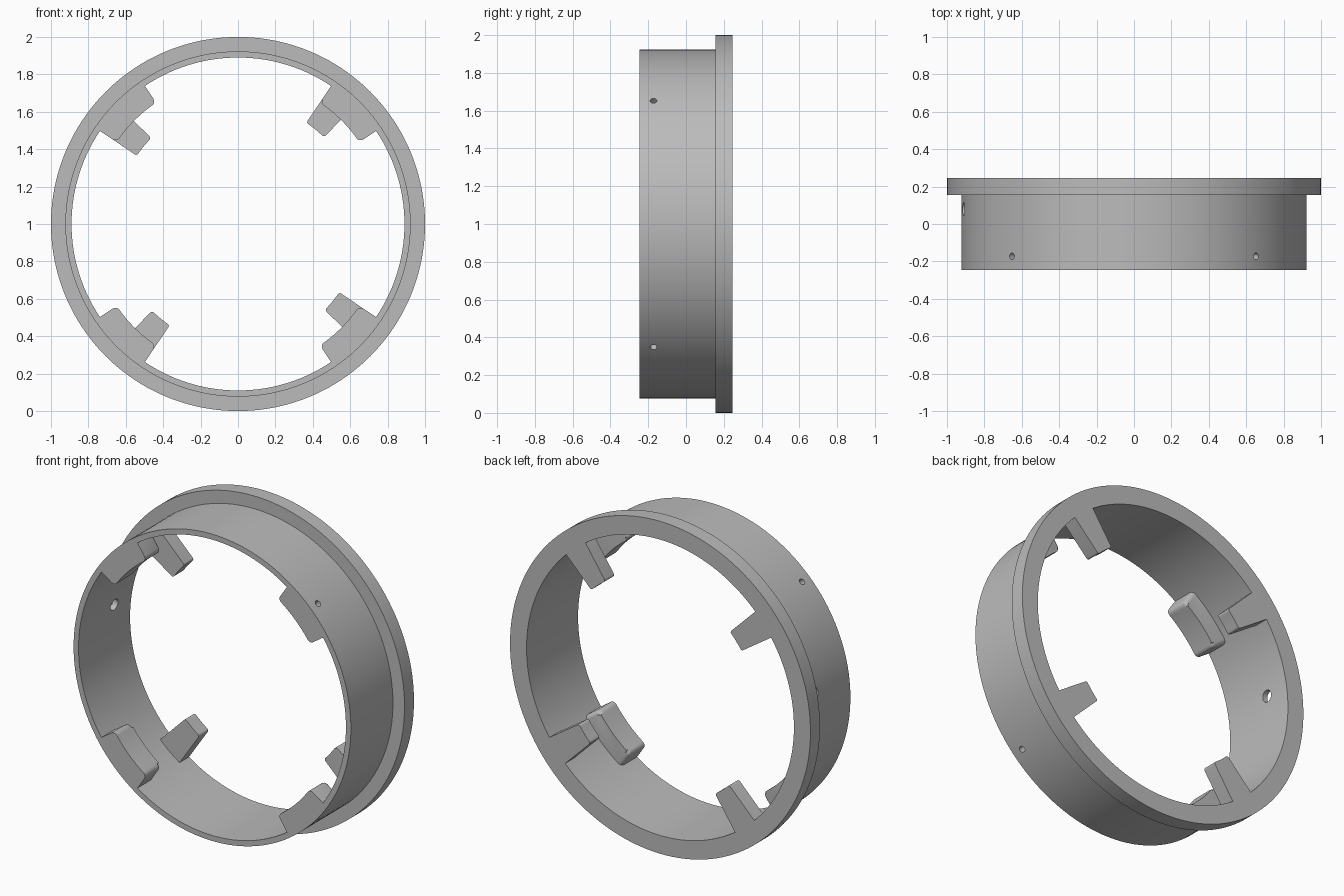
import bpy, bmesh, math
from mathutils import Matrix, Vector

if "Cube" in bpy.data.objects:
    bpy.data.objects.remove(bpy.data.objects["Cube"])

FRONT, STEP, BACK = -0.245, 0.155, 0.245
INNER, BODY, FLANGE = 0.89, 0.923, 1.0
SEGMENTS = 160

grey = bpy.data.materials.new("plain grey")
grey.use_nodes = True
colour = (0.5, 0.5, 0.5, 1)
grey.diffuse_color = colour
grey.node_tree.nodes["Principled BSDF"].inputs["Base Color"].default_value = colour


def polar(radius, angle, y):
    return Vector((radius * math.cos(angle), y, 1 + radius * math.sin(angle)))


def make_object(name, bm):
    bmesh.ops.recalc_face_normals(bm, faces=bm.faces)
    mesh = bpy.data.meshes.new(name)
    bm.to_mesh(mesh)
    bm.free()
    mesh.materials.append(grey)
    obj = bpy.data.objects.new(name, mesh)
    bpy.context.collection.objects.link(obj)
    return obj


def lathe(name, profile):
    """Turn a closed (radius, y) profile around the ring axis."""
    bm = bmesh.new()
    rings = [[bm.verts.new(polar(r, math.tau * i / SEGMENTS, y)) for r, y in profile]
             for i in range(SEGMENTS)]
    n = len(profile)
    for i in range(SEGMENTS):
        a, b = rings[i], rings[(i + 1) % SEGMENTS]
        for j in range(n):
            k = (j + 1) % n
            bm.faces.new((a[j], a[k], b[k], b[j]))
    return make_object(name, bm)


def sector(name, start, end, r_in, y0, y1, rounding, round_back):
    """Block between two angles, with rounded inner corners."""
    r_out, steps = 0.907, 10
    angles = [math.radians(start + (end - start) * i / steps) for i in range(steps + 1)]
    outline = [(r_in, a) for a in angles] + [(r_out, a) for a in reversed(angles)]
    bm = bmesh.new()
    front = [bm.verts.new(polar(r, a, y0)) for r, a in outline]
    back = [bm.verts.new(polar(r, a, y1)) for r, a in outline]
    n = len(outline)
    bm.faces.new(front)
    bm.faces.new(back)
    for i in range(n):
        j = (i + 1) % n
        bm.faces.new((front[i], front[j], back[j], back[i]))
    corners = {(front[i], back[i]) for i in (0, steps)}
    edges = [bm.edges.get(pair) for pair in corners]
    if round_back:
        inner = back[:steps + 1]
        edges += [e for e in bm.edges
                  if all(v in back for v in e.verts) and any(v in inner for v in e.verts)]
    bmesh.ops.bevel(bm, geom=edges, offset=rounding, segments=4, profile=0.5,
                    affect='EDGES', clamp_overlap=True)
    return make_object(name, bm)


def hole_cutter(name, angle, y, radius, r0, r1):
    """Radial cylinder used to drill the wall."""
    a = math.radians(angle)
    direction = Vector((math.cos(a), 0, math.sin(a)))
    place = Matrix.Translation(polar((r0 + r1) / 2, a, y))
    turn = direction.to_track_quat('Z', 'Y').to_matrix().to_4x4()
    bm = bmesh.new()
    bmesh.ops.create_cone(bm, cap_ends=True, segments=20, radius1=radius, radius2=radius,
                          depth=r1 - r0, matrix=place @ turn)
    return make_object(name, bm)


def combine(target, tool, operation):
    tool.hide_render = True
    mod = target.modifiers.new(operation, 'BOOLEAN')
    mod.operation = operation
    mod.solver = 'EXACT'
    mod.object = tool
    bpy.context.view_layer.objects.active = target
    bpy.ops.object.modifier_apply(modifier=mod.name)
    bpy.data.objects.remove(tool)


# Ring wall with its wider rear flange
ring = lathe("flanged_ring", [(INNER, FRONT), (BODY, FRONT), (BODY, STEP),
                              (FLANGE, STEP), (FLANGE, BACK), (INNER, BACK)])

# Four front pads, each with a rear finger, repeated every quarter turn
for quarter in range(4):
    turn = 90 * quarter
    pad = sector("front_pad", 34 + turn, 56 + turn, 0.783, FRONT, -0.095, 0.025, True)
    combine(ring, pad, 'UNION')
    finger = sector("rear_finger", 45.3 + turn, 56 + turn, 0.653, STEP, BACK, 0.016, False)
    combine(ring, finger, 'UNION')

# Blind screw holes behind the pads, and one larger hole through the wall
for quarter in range(4):
    combine(ring, hole_cutter("screw_hole", 45 + 90 * quarter, -0.172, 0.018, 0.83, 1.0),
            'DIFFERENCE')
combine(ring, hole_cutter("side_hole", 171, 0.08, 0.035, 0.8, 1.0), 'DIFFERENCE')

# Smooth curved walls, keep edges crisp
bpy.ops.object.select_all(action='DESELECT')
ring.select_set(True)
bpy.context.view_layer.objects.active = ring
bpy.ops.object.shade_smooth_by_angle(angle=math.radians(30))
